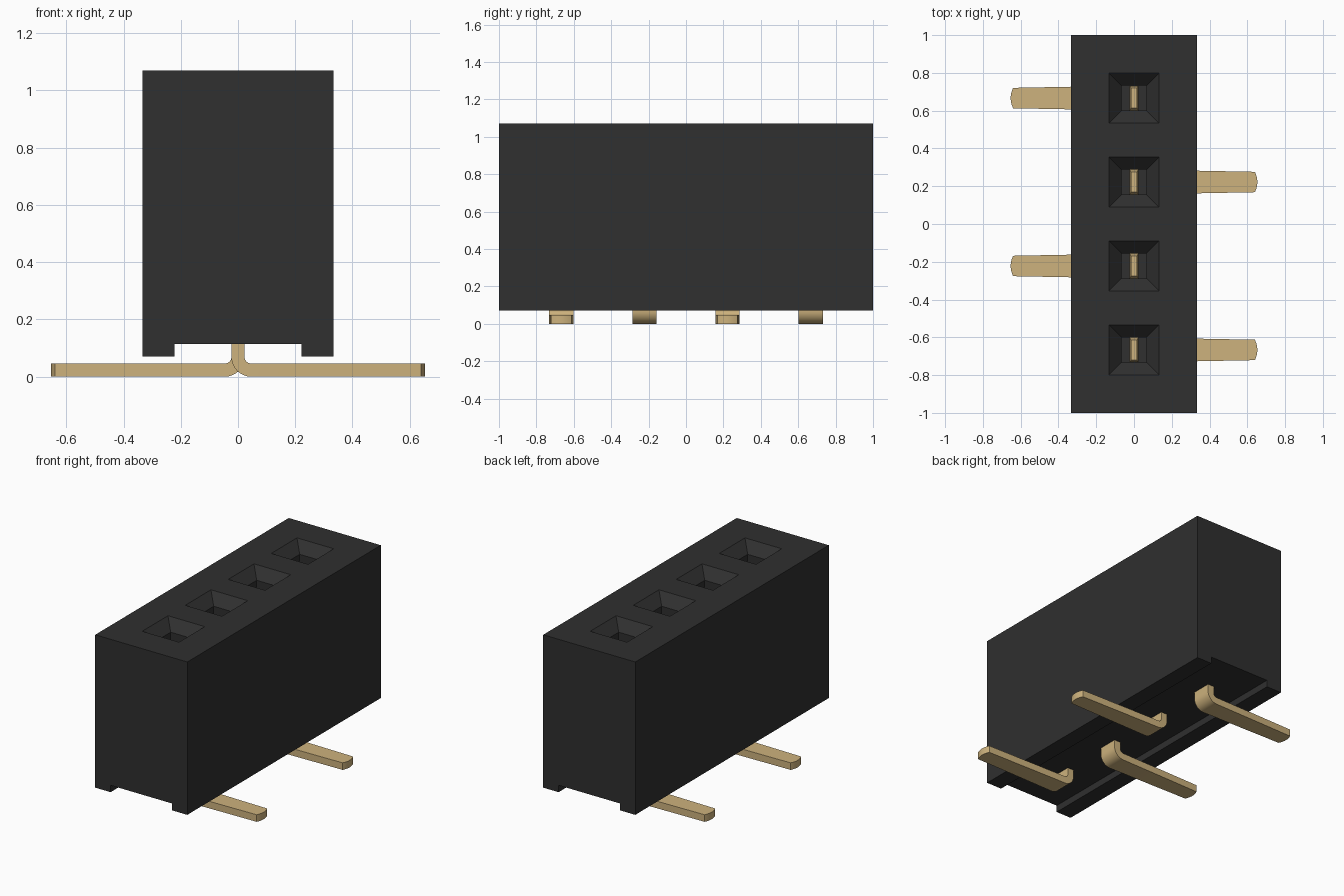
import bpy, bmesh, math

cube = bpy.data.objects.get("Cube")
if cube:
    bpy.data.objects.remove(cube, do_unlink=True)


def material(name, rgb, metallic=0.0):
    m = bpy.data.materials.new(name)
    m.use_nodes = True
    m.diffuse_color = (*rgb, 1)
    m.node_tree.nodes["Principled BSDF"].inputs["Base Color"].default_value = (*rgb, 1)
    return m


def loft(bm, rings):
    """Skin a closed solid through rings that share a point count."""
    loops = [[bm.verts.new(p) for p in ring] for ring in rings]
    n = len(loops[0])
    for a, b in zip(loops, loops[1:]):
        for i in range(n):
            j = (i + 1) % n
            bm.faces.new((a[i], a[j], b[j], b[i]))
    bm.faces.new(loops[0][::-1])
    bm.faces.new(loops[-1])


def finish(bm, name, mat):
    bmesh.ops.recalc_face_normals(bm, faces=bm.faces)
    mesh = bpy.data.meshes.new(name)
    bm.to_mesh(mesh)
    bm.free()
    mesh.materials.append(mat)
    ob = bpy.data.objects.new(name, mesh)
    bpy.context.collection.objects.link(ob)
    return ob


def select_only(ob):
    bpy.ops.object.select_all(action='DESELECT')
    ob.select_set(True)
    bpy.context.view_layer.objects.active = ob


black = material("black plastic", (0.029, 0.029, 0.029))
gold = material("gold metal", (0.61, 0.445, 0.205))

PITCH = 0.4445
ROWS = [(i - 1.5) * PITCH for i in range(4)]
TOP = 1.07

# Housing: end profile with a channel underneath, extruded along y
half = [(0.222, 0.115), (0.222, 0.07), (0.333, 0.07), (0.333, TOP)]
profile = half + [(-x, z) for x, z in reversed(half)]
bm = bmesh.new()
loft(bm, [[(x, y, z) for x, z in profile] for y in (-1, 1)])
housing = finish(bm, "housing", black)

# Socket cutters: square funnel leading into a square shaft
bm = bmesh.new()
for y in ROWS:
    sections = [(0.2, 0.067), (TOP - 0.065, 0.067), (TOP, 0.133), (TOP + 0.05, 0.133)]
    loft(bm, [[(sx * r, y + sy * r, z) for sx, sy in ((-1, -1), (1, -1), (1, 1), (-1, 1))]
              for z, r in sections])
cutter = finish(bm, "socket_cutter", black)
cutter.hide_render = True
cut = housing.modifiers.new("sockets", 'BOOLEAN')
cut.operation = 'DIFFERENCE'
cut.solver = 'EXACT'
cut.object = cutter
select_only(housing)
bpy.ops.object.modifier_apply(modifier=cut.name)
bpy.data.objects.remove(cutter, do_unlink=True)


# Contacts: flat strip rising in the socket, bent outward into a foot
def contact(name, y, side):
    t, r_in, r_out, w = 0.023, 0.023, 0.069, 0.065
    # stations: inner point, outer point, half width
    stations = [((t - 0.008, 0.62), (-t + 0.008, 0.62), w - 0.012),
                ((t, 0.59), (-t, 0.59), w)]
    cx = t + r_in
    for k in range(9):
        a = math.pi + k / 8 * math.pi / 2
        c, s = math.cos(a), math.sin(a)
        stations.append(((cx + r_in * c, r_out + r_in * s),
                         (cx + r_out * c, r_out + r_out * s), w))
    # slightly tapered foot with a rounded tip
    for x, hw in ((0.33, 0.060), (0.640, 0.054), (0.646, 0.040), (0.651, 0.022), (0.653, 0.008)):
        stations.append(((x, 0.046), (x, 0.0), hw))
    bm = bmesh.new()
    loft(bm, [[(side * i[0], y - hw, i[1]), (side * i[0], y + hw, i[1]),
               (side * o[0], y + hw, o[1]), (side * o[0], y - hw, o[1])]
              for i, o, hw in stations])
    ob = finish(bm, name, gold)
    select_only(ob)
    bpy.ops.object.shade_smooth_by_angle(angle=math.radians(30))


for i, y in enumerate(ROWS):
    contact(f"contact_{i + 1}", y, 1 if i % 2 == 0 else -1)
